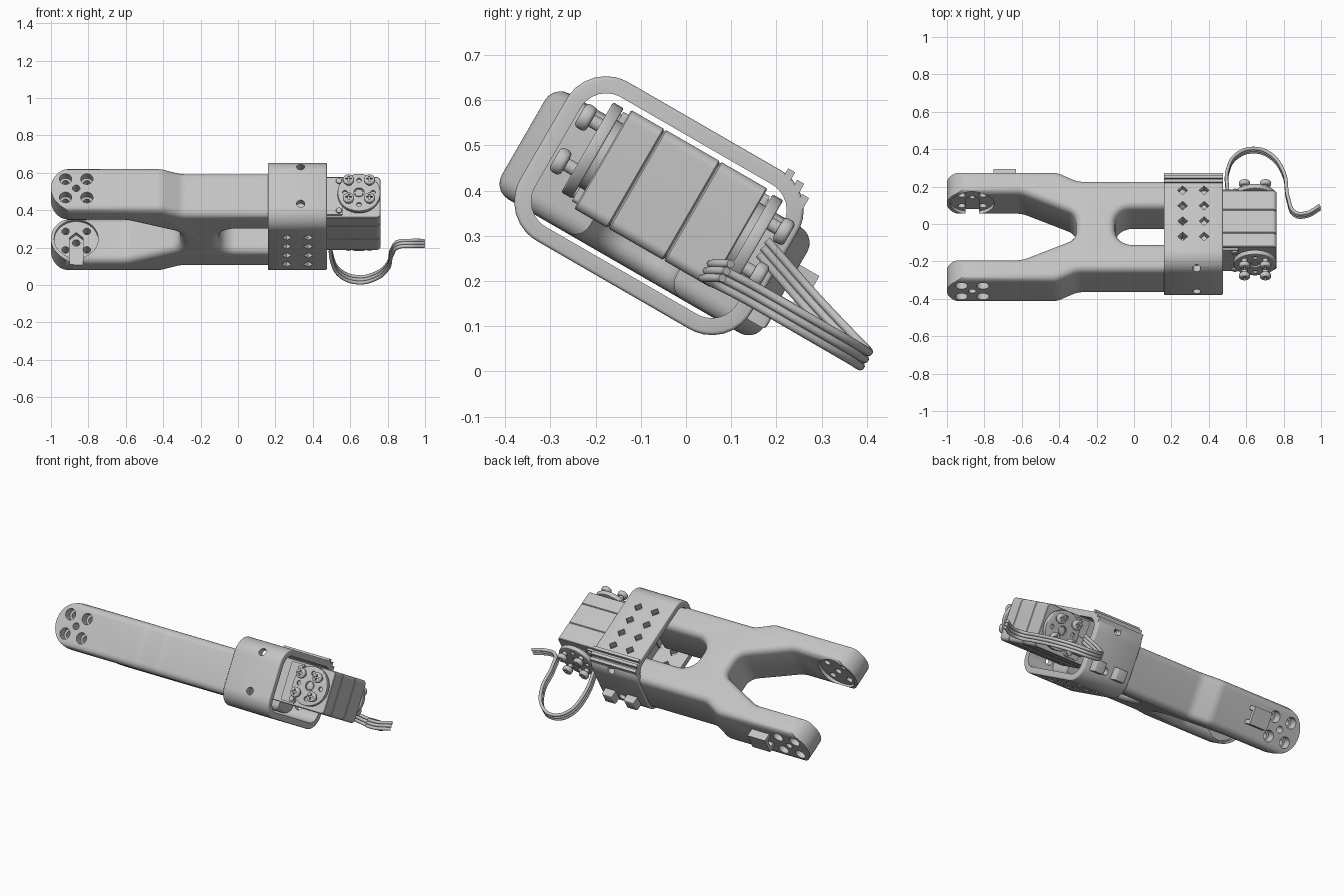
import bpy, bmesh
from math import cos, sin, tan, pi, radians
from mathutils import Matrix, Vector

if "Cube" in bpy.data.objects:
    bpy.data.objects.remove(bpy.data.objects["Cube"])

grey = bpy.data.materials.new("plain grey")
grey.use_nodes = True
grey.diffuse_color = (0.55, 0.55, 0.55, 1)
grey.node_tree.nodes["Principled BSDF"].inputs["Base Color"].default_value = (0.55, 0.55, 0.55, 1)

# The whole link is modelled flat (x along, y across, z thick), then tilted about x
TILT = Matrix.Rotation(radians(-30), 4, 'X') @ Matrix.Translation((0, -0.235, 0.268))


def rect(a0, a1, b0, b1, r=0):
    return fillet([(a0, b0, r), (a1, b0, r), (a1, b1, r), (a0, b1, r)])


def circle(a, b, r, n=24):
    return [(a + r * cos(2 * pi * i / n), b + r * sin(2 * pi * i / n)) for i in range(n)]


def fillet(corners, steps=8):
    """Polygon from (a, b, radius) corners."""
    out = []
    for i, (a, b, r) in enumerate(corners):
        p = Vector((a, b))
        if r == 0:
            out.append((a, b))
            continue
        d1 = (Vector(corners[i - 1][:2]) - p).normalized()
        d2 = (Vector(corners[(i + 1) % len(corners)][:2]) - p).normalized()
        half = d1.angle(d2) / 2
        c = p + (d1 + d2).normalized() * r / sin(half)
        s, e = p + d1 * r / tan(half) - c, p + d2 * r / tan(half) - c
        for k in range(steps + 1):
            out.append(tuple(c + s.lerp(e, k / steps).normalized() * r))
    return out


def prism(name, pts, axis, lo, hi, bevel=0, segments=3):
    """Extrude a 2D profile along an axis, optionally rounding the end rims."""
    place = {'x': lambda a, b, t: (t, a, b), 'y': lambda a, b, t: (a, t, b),
             'z': lambda a, b, t: (a, b, t)}[axis]
    bm = bmesh.new()
    low = [bm.verts.new(place(a, b, lo)) for a, b in pts]
    high = [bm.verts.new(place(a, b, hi)) for a, b in pts]
    caps = [bm.faces.new(low[::-1]), bm.faces.new(high)]
    n = len(pts)
    for i in range(n):
        j = (i + 1) % n
        bm.faces.new((low[i], low[j], high[j], high[i]))
    bmesh.ops.recalc_face_normals(bm, faces=bm.faces)
    if bevel:
        rims = [e for f in caps for e in f.edges]
        bmesh.ops.bevel(bm, geom=rims, offset=bevel, segments=segments, profile=0.5,
                        affect='EDGES', clamp_overlap=False)
    me = bpy.data.meshes.new(name)
    bm.to_mesh(me)
    bm.free()
    me.materials.append(grey)
    ob = bpy.data.objects.new(name, me)
    bpy.context.collection.objects.link(ob)
    ob.matrix_world = TILT
    return ob


def boolean(target, cutter, operation='DIFFERENCE'):
    cutter.hide_render = True
    mod = target.modifiers.new("cut", 'BOOLEAN')
    mod.operation, mod.object, mod.solver = operation, cutter, 'EXACT'
    bpy.context.view_layer.objects.active = target
    bpy.ops.object.modifier_apply(modifier=mod.name)
    bpy.data.objects.remove(cutter)


def cut(target, pts, axis, lo, hi):
    boolean(target, prism("cutter", pts, axis, lo, hi))


# Forked arm: one mirrored outline with a fork on one end and a slot on the other
half = [(-0.31, 0.075, 0.07), (-0.6, 0.205, 0.15), (-1, 0.205, 0), (-1, 0.335, 0),
        (-0.41, 0.335, 0.1), (-0.3, 0.28, 0.1), (0.3, 0.28, 0), (0.3, 0.11, 0),
        (-0.1, 0.11, 0.09)]
outline = fillet(half + [(x, -w, r) for x, w, r in reversed(half)])
arm = prism("forked_arm", outline, 'z', -0.135, 0.135, 0.04, 5)
side_profile = fillet([(-1, -0.135, 0.134), (0.5, -0.135, 0), (0.5, 0.135, 0),
                       (-1, 0.135, 0.134)], 16)
boolean(arm, prism("cutter", side_profile, 'y', -0.5, 0.5), 'INTERSECT')

# Prong tips: horn pocket inside, screw holes through, countersinks outside
TIP = -0.865
for s in (-1, 1):
    def span(a, b):
        return (min(s * a, s * b), max(s * a, s * b))
    cut(arm, circle(TIP, 0, 0.118, 40), 'y', *span(0.18, 0.225))
    cut(arm, circle(TIP, 0, 0.02), 'y', *span(0.15, 0.4))
    for dx in (-0.057, 0.057):
        for dz in (-0.057, 0.057):
            cut(arm, circle(TIP + dx, dz, 0.02), 'y', *span(0.15, 0.4))
            cut(arm, circle(TIP + dx, dz, 0.033), 'y', *span(0.285, 0.4))
cut(arm, [(-0.9, -0.2), (-0.83, -0.2), (-0.83, 0.02), (-0.865, 0.05), (-0.9, 0.02)],
    'y', 0.15, 0.25)

# Cable clip on the rear prong
for z in (-0.03, 0.05):
    prism("prong_clip_side", rect(-0.75, -0.63, z - 0.012, z + 0.012), 'y', 0.32, 0.385)
prism("prong_clip_bridge", rect(-0.75, -0.63, -0.03, 0.06), 'y', 0.365, 0.385)

# Sleeve around the arm's end
X0, X1 = 0.16, 0.475
sleeve = prism("sleeve", rect(-0.295, 0.295, -0.183, 0.222, 0.1), 'x', X0, X1, 0.008)
cut(sleeve, rect(-0.258, 0.258, -0.146, 0.185, 0.065), 'x', 0, 1)
for x in (0.26, 0.375):
    for i in range(4):
        y = 0.018 + (i - 1.5) * 0.095
        cut(sleeve, circle(x, y, 0.027, 4), 'z', -0.3, 0.3)
for z in (-0.072, 0.16):
    cut(sleeve, circle(0.335, z, 0.022), 'y', -0.4, -0.2)
    cut(sleeve, circle(0.335, z, 0.022), 'y', 0.2, 0.4)

# Ridges and clips on the sleeve's rear side
for y, z in ((0.215, 0.222), (0.245, 0.21), (0.27, 0.188)):
    prism("sleeve_ridge", rect(y - 0.009, y + 0.009, z - 0.02, z + 0.012), 'x', X0, X1)
for x in (0.25, 0.4):
    prism("sleeve_clip", rect(x - 0.035, x + 0.035, -0.1, -0.03), 'y', 0.28, 0.34, 0.008)

# Motor body: three shells with seams over a core
MX0, MX1, MZ0, MZ1 = 0.3, 0.762, -0.08, 0.172
seams = (-0.16, -0.073, 0.069, 0.19)
for a, b in zip(seams, seams[1:]):
    prism("motor_shell", rect(MX0, MX1, MZ0, MZ1, 0.022), 'y', a + 0.001, b - 0.001, 0.003, 1)
prism("motor_core", rect(MX0 + 0.005, MX1 - 0.005, MZ0 + 0.005, MZ1 - 0.005, 0.02),
      'y', -0.15, 0.18)

# Output horns with bosses and pan head screws on both sides
HX, HZ = 0.647, 0.052
for s, face in ((-1, -0.16), (1, 0.19)):
    def disc(name, x, z, r, a, b, bevel=0):
        lo, hi = sorted((face + s * a, face + s * b))
        return prism(name, circle(x, z, r, 32), 'y', lo, hi, bevel)
    disc("horn_base", HX, HZ, 0.085, -0.01, 0.015)
    horn = disc("horn", HX, HZ, 0.115, 0.015, 0.042, 0.004)
    lo, hi = sorted((face + s * 0.03, face + s * 0.08))
    for i in range(4):
        a = i * pi / 2
        cut(horn, circle(HX + 0.075 * cos(a), HZ + 0.075 * sin(a), 0.013, 12), 'y', lo, hi)
    cut(horn, circle(HX, HZ, 0.028), 'y', lo, hi)
    disc("horn_centre_screw", HX, HZ, 0.022, 0.02, 0.038, 0.004)
    for dx in (-0.056, 0.056):
        for dz in (-0.056, 0.056):
            x, z = HX + dx, HZ + dz
            disc("screw_shaft", x, z, 0.015, 0.03, 0.07)
            head = disc("screw_head", x, z, 0.03, 0.063, 0.092, 0.01)
            lo2, hi2 = sorted((face + s * 0.082, face + s * 0.12))
            cut(head, rect(x - 0.017, x + 0.017, z - 0.004, z + 0.004), 'y', lo2, hi2)
            cut(head, rect(x - 0.004, x + 0.004, z - 0.017, z + 0.017), 'y', lo2, hi2)
    # Mounting flange and its small case screws
    lo, hi = sorted((face - s * 0.005, face + s * 0.012))
    prism("motor_flange", rect(0.47, 0.56, MZ0 + 0.012, MZ1 - 0.012, 0.01), 'y', lo, hi)
    for z in (MZ0 + 0.035, MZ1 - 0.035):
        disc("case_screw", 0.54, z, 0.016, 0, 0.022, 0.004)

# Cable plug and three-wire looping lead
prism("cable_plug", rect(0.46, 0.53, -0.04, 0.06), 'y', 0.18, 0.225, 0.004)
path = [(0.5, 0.17, 0.275), (0.5, 0.28, 0.15), (0.55, 0.365, 0.06), (0.64, 0.395, 0.028),
        (0.73, 0.365, 0.045), (0.8, 0.27, 0.1), (0.825, 0.13, 0.18), (0.86, 0.055, 0.218),
        (0.92, 0.05, 0.222), (0.995, 0.09, 0.222)]
for k in (-1, 0, 1):
    cu = bpy.data.curves.new("cable_wire", 'CURVE')
    cu.dimensions = '3D'
    cu.bevel_depth, cu.bevel_resolution, cu.resolution_u = 0.0095, 3, 8
    cu.use_fill_caps = True
    sp = cu.splines.new('BEZIER')
    sp.bezier_points.add(len(path) - 1)
    for bp, p in zip(sp.bezier_points, path):
        bp.co = Vector(p) + Vector((0, 0.5, 0.866)) * 0.018 * k
        bp.handle_left_type = bp.handle_right_type = 'AUTO'
    cu.materials.append(grey)
    bpy.context.collection.objects.link(bpy.data.objects.new("cable_wire", cu))

# Smooth shading with sharp edges kept
bpy.ops.object.select_all(action='DESELECT')
for ob in bpy.context.collection.objects:
    if ob.type == 'MESH':
        ob.select_set(True)
        bpy.context.view_layer.objects.active = ob
bpy.ops.object.shade_smooth_by_angle(angle=radians(35))
